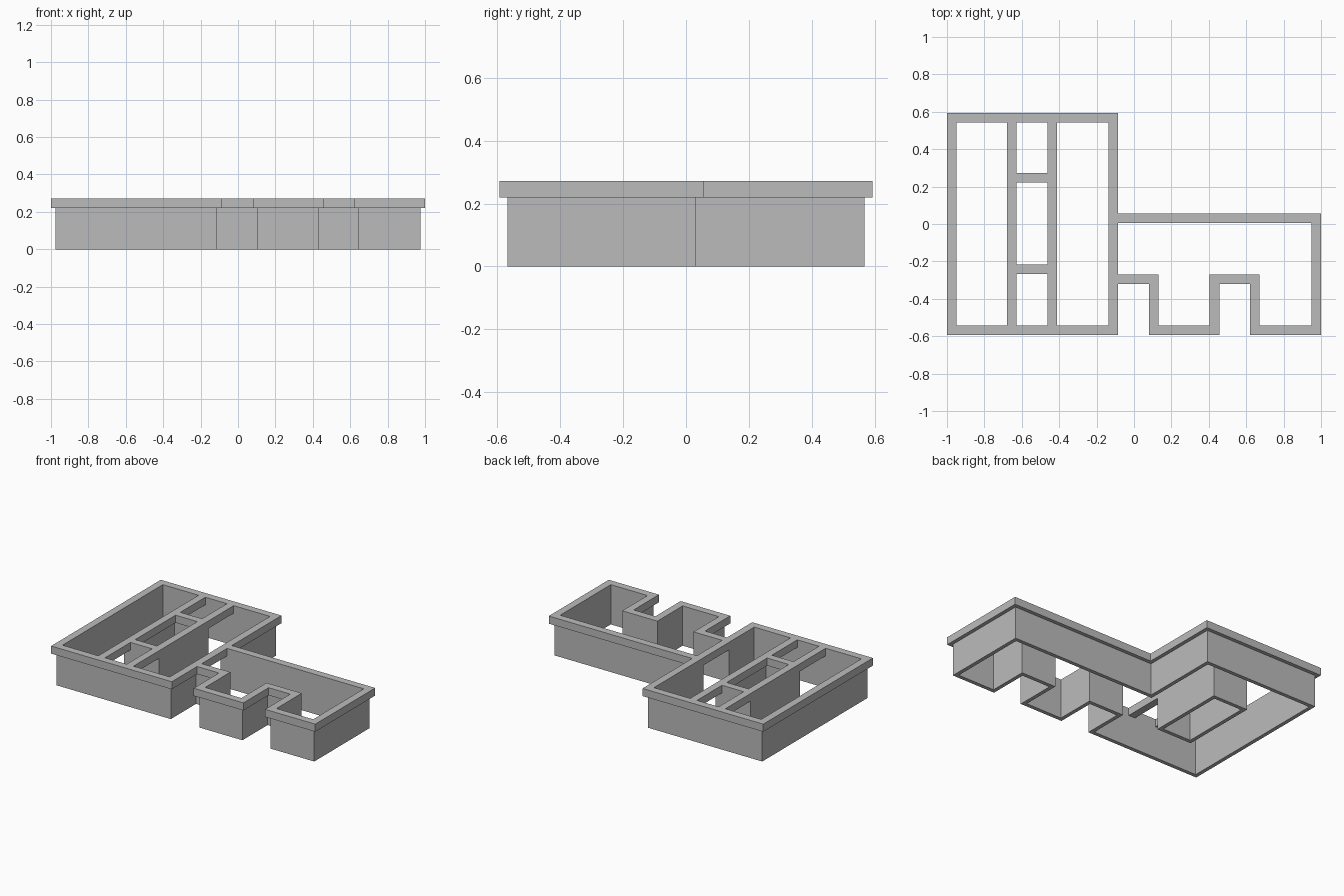
import bpy
import bmesh

if "Cube" in bpy.data.objects:
    bpy.data.objects.remove(bpy.data.objects["Cube"], do_unlink=True)

grey = bpy.data.materials.new("plain grey")
grey.use_nodes = True
colour = (0.5, 0.5, 0.5, 1.0)
grey.diffuse_color = colour
grey.node_tree.nodes["Principled BSDF"].inputs["Base Color"].default_value = colour

WALL_TOP, CAP_TOP = 0.22, 0.272
CAP, WALL = 0.051, 0.026    # band widths


def plan_solid(name, rects, z0, z1):
    """Merge plan rectangles (x0, x1, y0, y1) into one clean extruded solid."""
    xs = sorted({round(v, 4) for r in rects for v in r[:2]})
    ys = sorted({round(v, 4) for r in rects for v in r[2:]})
    bm = bmesh.new()
    grid = {}

    def corner(x, y):
        if (x, y) not in grid:
            grid[x, y] = bm.verts.new((x, y, z0))
        return grid[x, y]

    for xa, xb in zip(xs, xs[1:]):
        for ya, yb in zip(ys, ys[1:]):
            cx, cy = (xa + xb) / 2, (ya + yb) / 2
            if any(r[0] < cx < r[1] and r[2] < cy < r[3] for r in rects):
                bm.faces.new([corner(xa, ya), corner(xb, ya),
                              corner(xb, yb), corner(xa, yb)])
    base = list(bm.faces)
    top = bmesh.ops.extrude_face_region(bm, geom=base, use_keep_orig=True)["geom"]
    bmesh.ops.translate(bm, vec=(0, 0, z1 - z0),
                        verts=[g for g in top if isinstance(g, bmesh.types.BMVert)])
    bmesh.ops.recalc_face_normals(bm, faces=bm.faces)
    bmesh.ops.dissolve_limit(bm, angle_limit=0.01, verts=bm.verts, edges=bm.edges)
    mesh = bpy.data.meshes.new(name)
    bm.to_mesh(mesh)
    bm.free()
    mesh.materials.append(grey)
    obj = bpy.data.objects.new(name, mesh)
    bpy.context.collection.objects.link(obj)
    return obj


# Room-side faces; the bands grow away from these lines
LEFT, RIGHT = -0.949, 0.949
BACK, FRONT = 0.542, -0.542
WING = -0.137               # inner face between the two wings
HALL = 0.005                # inner face of the right wing's back wall
NICHE = -0.269              # inner face of the niche backs
BAY0, BAY1, BAY2 = 0.131, 0.405, 0.671
CORE = (-0.678, -0.412, -0.267, 0.272)


def perimeter(t):
    """Outer bands of width t, without the beam across the wing opening."""
    return [
        (LEFT - t, LEFT, FRONT - t, BACK + t),
        (LEFT, WING + t, BACK, BACK + t),
        (LEFT, WING + t, FRONT - t, FRONT),
        (WING, WING + t, HALL, BACK),
        (WING, WING + t, FRONT, NICHE),
        (WING, RIGHT + t, HALL, HALL + t),
        (RIGHT, RIGHT + t, FRONT - t, HALL),
        (WING, BAY0, NICHE - t, NICHE),
        (BAY0 - t, BAY0, FRONT - t, NICHE),
        (BAY0, BAY1, FRONT - t, FRONT),
        (BAY1, BAY1 + t, FRONT - t, NICHE),
        (BAY1, BAY2, NICHE - t, NICHE),
        (BAY2 - t, BAY2, FRONT - t, NICHE),
        (BAY2, RIGHT, FRONT - t, FRONT),
    ]


def core(t, front, back):
    """Core bands growing inwards; the long sides run from front to back."""
    x0, x1, y0, y1 = CORE
    return [(x0, x0 + t, front, back), (x1 - t, x1, front, back),
            (x0, x1, y0, y0 + t), (x0, x1, y1 - t, y1)]


# Thin walls
plan_solid("outer_walls", perimeter(WALL), 0, WALL_TOP)
plan_solid("core_walls", core(WALL, CORE[2], CORE[3]), 0, WALL_TOP)

# Wide roof beams, also spanning the openings
beam = [(WING, WING + CAP, NICHE, HALL)]
plan_solid("roof_beams", perimeter(CAP) + core(CAP, FRONT, BACK) + beam,
           WALL_TOP, CAP_TOP)
